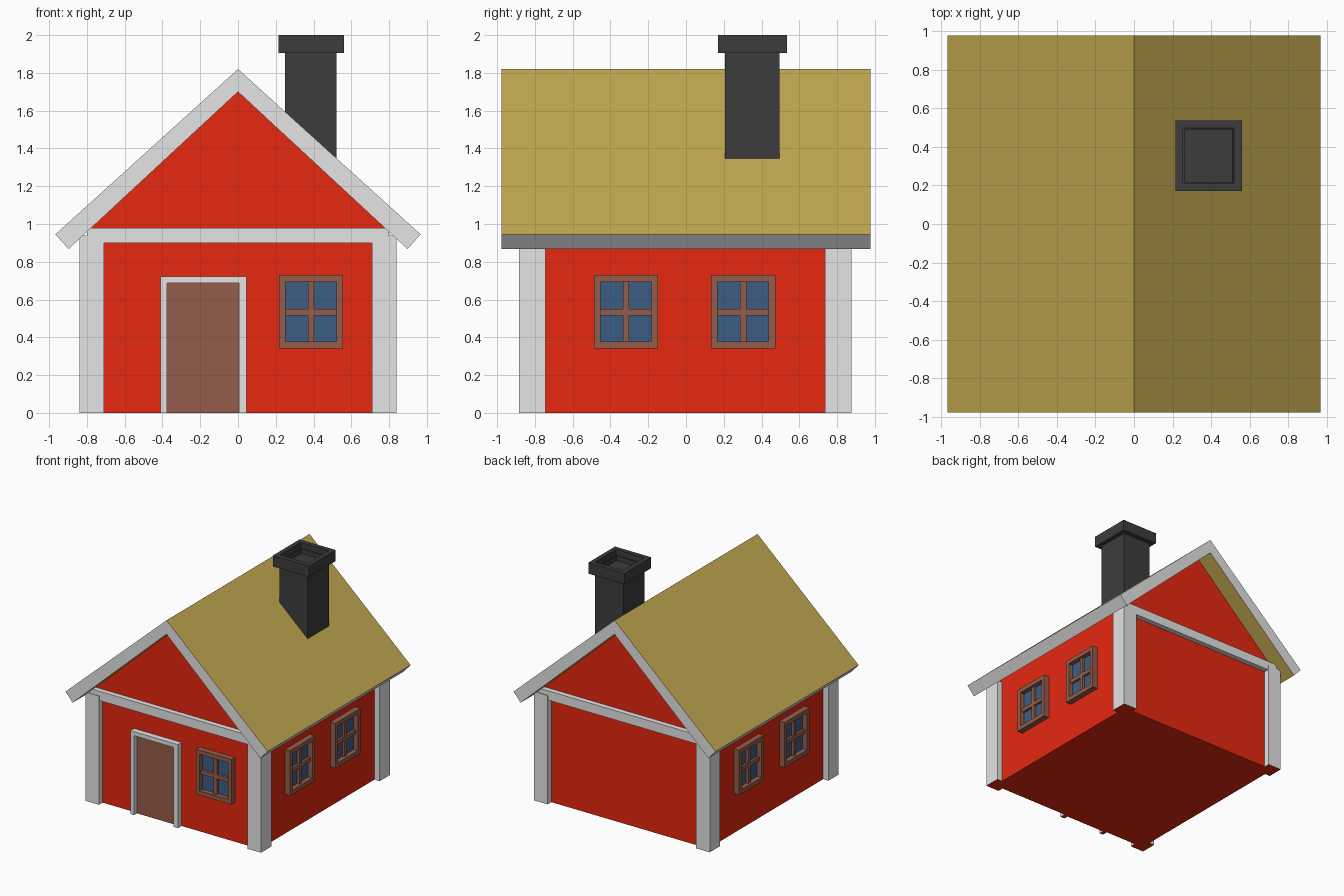
import bpy, bmesh, math
from mathutils import Matrix

if "Cube" in bpy.data.objects:
    bpy.data.objects.remove(bpy.data.objects["Cube"])


def mat(name, r, g, b):
    m = bpy.data.materials.new(name)
    m.diffuse_color = (r, g, b, 1)
    m.use_nodes = True
    m.node_tree.nodes["Principled BSDF"].inputs["Base Color"].default_value = m.diffuse_color
    return m


RED = mat("red_wall", 0.79, 0.021, 0.005)
TRIM = mat("pale_trim", 0.78, 0.78, 0.78)
STRAW = mat("straw_roof", 0.53, 0.39, 0.082)
BROWN = mat("brown_wood", 0.30, 0.108, 0.068)
BLUE = mat("blue_glass", 0.046, 0.108, 0.23)
DARK = mat("dark_chimney", 0.046, 0.046, 0.046)


def finish(name, bm, mats, matrix=None, rule=None):
    """Turn a bmesh into a named object; rule(face) gives its material slot."""
    bmesh.ops.recalc_face_normals(bm, faces=bm.faces)
    bm.normal_update()
    if rule:
        for f in bm.faces:
            f.material_index = rule(f)
    if matrix:
        bm.transform(matrix)
    me = bpy.data.meshes.new(name)
    bm.to_mesh(me)
    bm.free()
    for m in mats:
        me.materials.append(m)
    ob = bpy.data.objects.new(name, me)
    bpy.context.collection.objects.link(ob)
    return ob


def add_box(bm, x0, x1, y0, y1, z0, z1):
    size = Matrix.Diagonal((x1 - x0, y1 - y0, z1 - z0, 1))
    pos = Matrix.Translation(((x0 + x1) / 2, (y0 + y1) / 2, (z0 + z1) / 2))
    bmesh.ops.create_cube(bm, size=1, matrix=pos @ size)


def boxes(name, parts, mats, matrix=None, rule=None):
    bm = bmesh.new()
    for p in parts:
        add_box(bm, *p)
    return finish(name, bm, mats, matrix, rule)


def prism(name, profile, y0, y1, mats, rule=None):
    """Extrude an x-z profile along y."""
    bm = bmesh.new()
    face = bm.faces.new([bm.verts.new((x, y0, z)) for x, z in profile])
    new = bmesh.ops.extrude_face_region(bm, geom=[face])["geom"]
    bmesh.ops.translate(bm, vec=(0, y1 - y0, 0),
                        verts=[v for v in new if isinstance(v, bmesh.types.BMVert)])
    return finish(name, bm, mats, rule=rule)


def underside(f):
    """Red on faces resting on the ground."""
    return int(f.normal.z < -0.9 and f.calc_center_median().z < 0.01)


WX, FRONT, BACK = 0.79, -0.835, 0.825

# walls with gables
prism("walls", [(-WX, 0), (WX, 0), (WX, 0.99), (0, 1.72), (-WX, 0.99)],
      FRONT, BACK, [RED])


# roof slab: straw on top and beneath, pale boards on gable ends and eaves
def roof_rule(f):
    n, c = f.normal, f.calc_center_median()
    return int(abs(n.y) > 0.9 or (n.z < 0 and n.x * c.x > 0))


prism("roof", [(0, 1.82), (0.967, 0.945), (0.897, 0.868), (0, 1.70),
               (-0.897, 0.868), (-0.967, 0.945)],
      -0.977, 0.977, [STRAW, TRIM], roof_rule)

# corner posts and gable beams
for side, sx in (("left", -1), ("right", 1)):
    x0, x1 = sorted((sx * 0.71, sx * 0.84))
    for end, y0, y1 in (("front", -0.885, -0.745), ("back", 0.735, 0.875)):
        boxes(f"{end}_{side}_post", [(x0, x1, y0, y1, 0, 0.94)],
              [TRIM, RED], rule=underside)
boxes("front_beam", [(-0.8, 0.8, -0.88, -0.80, 0.90, 0.98)], [TRIM])
boxes("back_beam", [(-0.8, 0.8, 0.79, 0.87, 0.90, 0.98)], [TRIM])

# door and its frame
boxes("door", [(-0.375, 0.005, FRONT - 0.009, FRONT + 0.01, 0, 0.69)], [BROWN, RED],
      rule=underside)
boxes("door_frame", [(-0.41, -0.375, -0.885, FRONT + 0.01, 0, 0.722),
                     (0.005, 0.045, -0.885, FRONT + 0.01, 0, 0.722),
                     (-0.375, 0.005, -0.885, FRONT + 0.01, 0.687, 0.722)],
      [TRIM, RED], rule=underside)


# windows, modelled facing -y around the origin then placed
def window(name, x, y, angle):
    m = Matrix.Translation((x, y, 0.535)) @ Matrix.Rotation(math.radians(angle), 4, 'Z')
    w, h, iw, ih, b = 0.17, 0.195, 0.135, 0.158, 0.016
    boxes(name + "_frame", [
        (-w, -iw, -0.05, 0.01, -h, h), (iw, w, -0.05, 0.01, -h, h),
        (-iw, iw, -0.05, 0.01, ih, h), (-iw, iw, -0.05, 0.01, -h, -ih),
        (-b, b, -0.03, 0.01, -ih, ih),
        (-iw, -b, -0.03, 0.01, -0.02, 0.015), (b, iw, -0.03, 0.01, -0.02, 0.015),
    ], [BROWN], m)
    boxes(name + "_glass", [(-iw, iw, -0.009, 0, -ih, ih)], [BLUE], m)


window("front_window", 0.387, FRONT, 0)
for i, y in enumerate((-0.318, 0.303), 1):
    window(f"right_window_{i}", WX, y, 90)
    window(f"left_window_{i}", -WX, y, -90)

# chimney shaft
boxes("chimney_shaft", [(0.25, 0.522, 0.207, 0.495, 1.25, 1.906)], [DARK])

# chimney cap with a stepped hole
bm = bmesh.new()
add_box(bm, 0.215, 0.56, 0.17, 0.535, 1.905, 2.0)
bm.normal_update()
top = max(bm.faces, key=lambda f: f.calc_center_median().z)
for thick, depth in ((0.055, 0), (0.001, -0.05), (0.012, 0), (0.001, -0.04)):
    bmesh.ops.inset_individual(bm, faces=[top], thickness=thick, depth=depth)
    bm.normal_update()
finish("chimney_cap", bm, [DARK])
